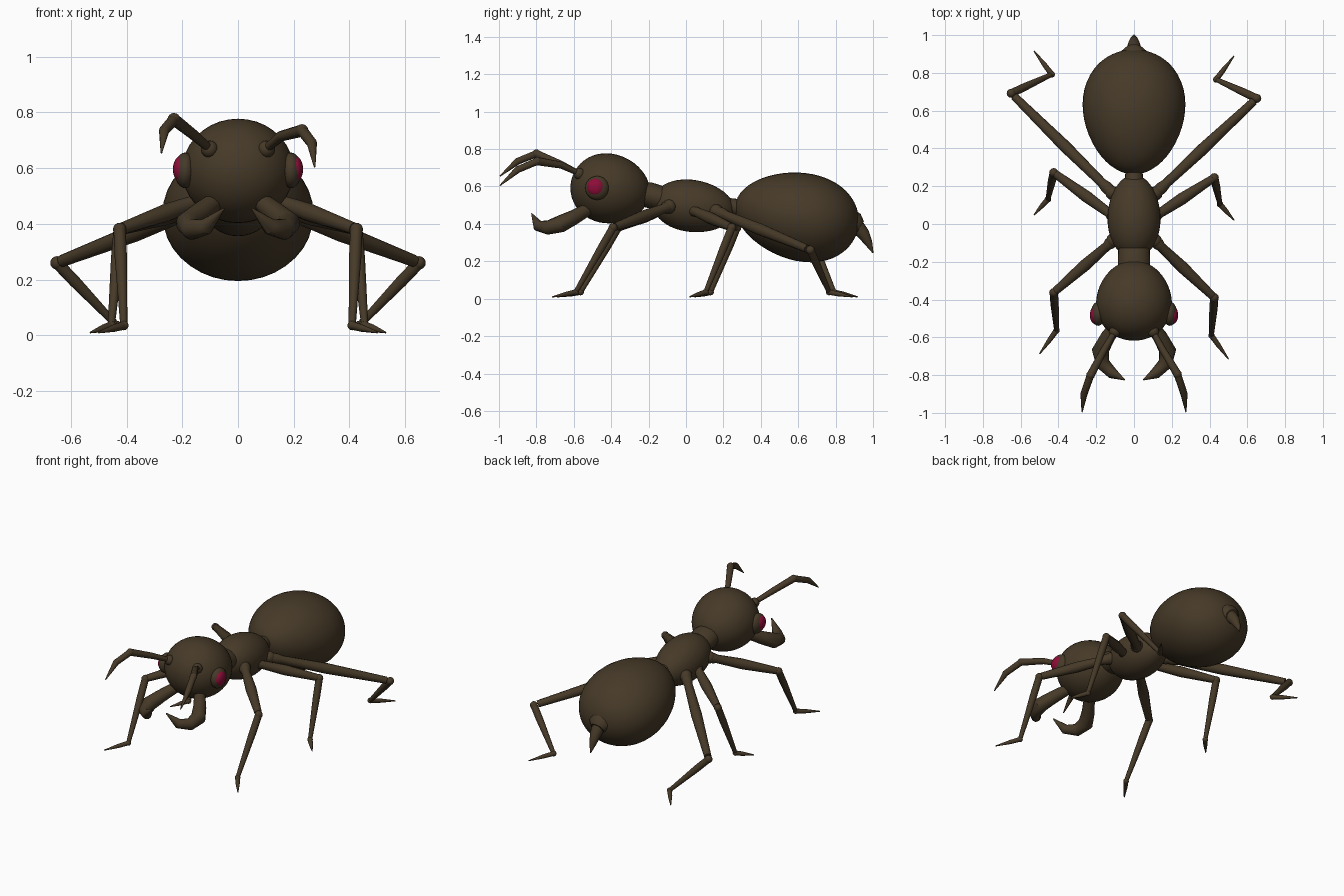
import bpy, bmesh, math
from mathutils import Vector

if "Cube" in bpy.data.objects:
    bpy.data.objects.remove(bpy.data.objects["Cube"])


def material(name, rgb):
    m = bpy.data.materials.new(name)
    m.diffuse_color = (*rgb, 1)
    m.use_nodes = True
    m.node_tree.nodes["Principled BSDF"].inputs["Base Color"].default_value = m.diffuse_color
    return m


BROWN = material("dark brown", (0.062, 0.042, 0.021))
RED = material("crimson", (0.27, 0.004, 0.04))


def finish(bm, name, mat):
    bmesh.ops.recalc_face_normals(bm, faces=bm.faces)
    mesh = bpy.data.meshes.new(name)
    bm.to_mesh(mesh)
    bm.free()
    mesh.materials.append(mat)
    ob = bpy.data.objects.new(name, mesh)
    bpy.context.collection.objects.link(ob)
    bpy.ops.object.select_all(action='DESELECT')
    ob.select_set(True)
    bpy.context.view_layer.objects.active = ob
    bpy.ops.object.shade_smooth_by_angle(angle=math.radians(40))
    return ob


def add_tube(bm, pts, radii, sides=10, flat=1.0):
    """Loft rings along a path; flat scales the ring off its sideways axis."""
    pts = [Vector(p) for p in pts]
    side, rings = Vector((1, 0, 0)), []
    for i, (p, r) in enumerate(zip(pts, radii)):
        t = (pts[min(i + 1, len(pts) - 1)] - pts[max(i - 1, 0)]).normalized()
        side = (side - t * side.dot(t)).normalized()
        up = t.cross(side)
        ring = []
        for k in range(sides):
            a = 2 * math.pi * k / sides
            ring.append(bm.verts.new(p + side * r * math.cos(a) + up * r * flat * math.sin(a)))
        rings.append(ring)
    for a, b in zip(rings, rings[1:]):
        for k in range(sides):
            n = (k + 1) % sides
            bm.faces.new((a[k], a[n], b[n], b[k]))
    bm.faces.new(rings[0])
    bm.faces.new(rings[-1])


def add_ball(bm, p, r, scale=(1, 1, 1), seg=12):
    res = bmesh.ops.create_uvsphere(bm, u_segments=seg, v_segments=seg // 2 + 2, radius=r)
    for v in res["verts"]:
        v.co = Vector(p) + Vector(c * s for c, s in zip(v.co, scale))


def tube(name, pts, radii, sides=10, flat=1.0):
    bm = bmesh.new()
    add_tube(bm, pts, radii, sides, flat)
    return finish(bm, name, BROWN)


def egg(name, start, end, width, height, bias):
    """Egg-shaped body segment, fuller at the end when bias is positive."""
    a, b = Vector(start), Vector(end)
    pts, radii = [], []
    for i in range(25):
        ang = math.pi * (0.012 + 0.976 * i / 24)
        t = (1 - math.cos(ang)) / 2
        pts.append(a.lerp(b, t))
        radii.append(width * math.sin(ang) * (1 + bias * (t - 0.5)))
    tube(name, pts, radii, 36, height / width)


# Body
egg("head", (0, -0.615, 0.625), (0, -0.195, 0.55), 0.2, 0.186, -0.15)
egg("thorax", (0, -0.18, 0.525), (0, 0.26, 0.465), 0.14, 0.139, -0.12)
egg("abdomen", (0, 0.265, 0.51), (0, 0.92, 0.375), 0.27, 0.234, 0.25)
tube("neck", [(0, -0.24, 0.56), (0, -0.2, 0.555), (0, -0.13, 0.535)],
     [0.08, 0.086, 0.083], 24, 0.8)
tube("waist", [(0, 0.16, 0.49), (0, 0.22, 0.49), (0, 0.24, 0.49), (0, 0.31, 0.485)],
     [0.065, 0.056, 0.047, 0.045], 20)
tube("stinger_collar", [(0, 0.87, 0.41), (0, 0.905, 0.395), (0, 0.93, 0.38)],
     [0.08, 0.072, 0.045], 16, 0.9)
tube("stinger", [(0, 0.91, 0.39), (0, 0.95, 0.345), (0, 0.975, 0.3), (0, 1.0, 0.245)],
     [0.042, 0.033, 0.022, 0.003], 12)

# Legs: hip, knee, ankle and toe on the right; the left set steps slightly back
LEGS = {
    "front": [(0.09, -0.07, 0.5), (0.425, -0.39, 0.38), (0.41, -0.59, 0.035), (0.5, -0.715, 0.01)],
    "middle": [(0.08, 0.02, 0.48), (0.425, 0.245, 0.38), (0.455, 0.105, 0.035), (0.53, 0.02, 0.01)],
    "hind": [(0.08, 0.13, 0.48), (0.65, 0.665, 0.26), (0.435, 0.765, 0.035), (0.53, 0.89, 0.01)],
}
# Feelers: base, bend, knee, middle and tip, with the left one held higher
FEELERS = {
    1: [(0.09, -0.55, 0.66), (0.155, -0.67, 0.715), (0.23, -0.795, 0.735),
        (0.265, -0.9, 0.69), (0.275, -0.995, 0.605)],
    -1: [(0.09, -0.55, 0.66), (0.16, -0.67, 0.72), (0.23, -0.8, 0.775),
         (0.265, -0.9, 0.735), (0.275, -0.995, 0.655)],
}
JAW = [(0.09, -0.53, 0.475), (0.14, -0.6, 0.435), (0.178, -0.67, 0.4), (0.165, -0.74, 0.38),
       (0.115, -0.79, 0.39), (0.05, -0.825, 0.455)]

for s, label in ((1, "right"), (-1, "left")):
    def place(p, dy=0.0):
        return Vector((p[0] * s, p[1] + dy, p[2]))

    for part, joints in LEGS.items():
        hip, knee, ankle, toe = [place(p, 0.027 if s < 0 and i else 0)
                                 for i, p in enumerate(joints)]
        bm = bmesh.new()
        add_ball(bm, hip.lerp(knee, 0.06), 0.038)
        add_tube(bm, [hip.lerp(knee, t) for t in (0, 0.12, 0.16, 0.5, 0.97)],
                 [0.03, 0.033, 0.026, 0.033, 0.022])
        add_ball(bm, knee, 0.024)
        add_tube(bm, [knee.lerp(ankle, t) for t in (0, 0.3, 0.98)], [0.022, 0.022, 0.013])
        add_ball(bm, ankle, 0.017)
        add_tube(bm, [ankle.lerp(toe, t) for t in (0, 0.4, 1)], [0.015, 0.013, 0.003])
        finish(bm, f"{part}_leg_{label}", BROWN)

    # Feeler with a socket and a knee joint
    f = [place(p) for p in FEELERS[s]]
    bm = bmesh.new()
    add_ball(bm, f[0] + Vector((0.012 * s, -0.02, 0.008)), 0.031)
    add_tube(bm, f[:3], [0.014, 0.019, 0.022])
    add_ball(bm, f[2], 0.023)
    add_tube(bm, f[2:], [0.02, 0.019, 0.003])
    finish(bm, f"feeler_{label}", BROWN)

    # Hooked jaw
    tube(f"jaw_{label}", [place(p) for p in JAW], [0.034, 0.04, 0.046, 0.038, 0.03, 0.003], 12)

    # Eye rim and eye
    bm = bmesh.new()
    add_ball(bm, (0.19 * s, -0.475, 0.592), 0.064, (0.6, 1, 1), 20)
    finish(bm, f"eye_rim_{label}", BROWN)
    bm = bmesh.new()
    add_ball(bm, (0.205 * s, -0.482, 0.596), 0.048, (0.6, 1, 1), 20)
    finish(bm, f"eye_{label}", RED)
